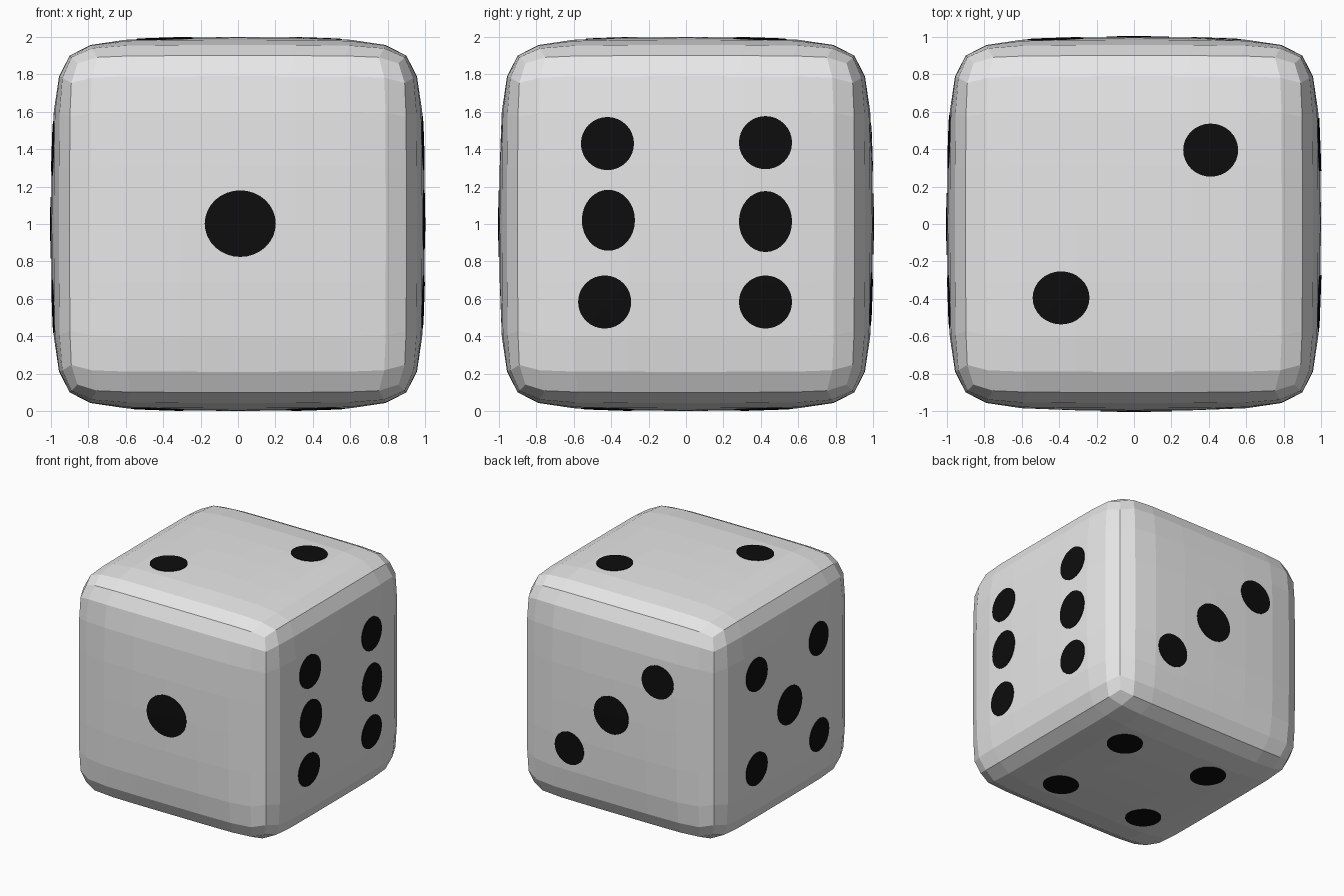
import bpy, bmesh, math
from mathutils import Vector
from mathutils.bvhtree import BVHTree

if "Cube" in bpy.data.objects:
    bpy.data.objects.remove(bpy.data.objects["Cube"])

def material(name, rgb):
    m = bpy.data.materials.new(name)
    m.diffuse_color = (*rgb, 1)
    m.use_nodes = True
    m.node_tree.nodes["Principled BSDF"].inputs["Base Color"].default_value = m.diffuse_color
    return m

WHITE = material("ivory_white", (0.8, 0.8, 0.8))
BLACK = material("pip_black", (0.004, 0.004, 0.004))
X, Y, Z = Vector((1, 0, 0)), Vector((0, 1, 0)), Vector((0, 0, 1))
CENTRE = Z

def make_object(name, bm, mat):
    mesh = bpy.data.meshes.new(name)
    bmesh.ops.recalc_face_normals(bm, faces=bm.faces)
    bm.to_mesh(mesh)
    mesh.materials.append(mat)
    ob = bpy.data.objects.new(name, mesh)
    bpy.context.collection.objects.link(ob)
    return ob

# Body: a bulged cube, each side an 8 x 8 grid that drops towards its edges
POS = [0, 0.31, 0.6, 0.79, 0.9]
DROP = [0, 0.004, 0.015, 0.043, 0.1]

def edge_reach(k):
    return (1 - math.hypot(DROP[4], DROP[abs(k)])) / POS[4]

def along(i, j):
    return math.copysign(POS[abs(i)], i) * edge_reach(j)

body = bmesh.new()
for n, u, v in ((X, Y, Z), (Y, X, Z), (Z, X, Y)):
    for sign in (-1, 1):
        grid = {}
        for i in range(-4, 5):
            for j in range(-4, 5):
                h = 1 - math.hypot(DROP[abs(i)], DROP[abs(j)])
                grid[i, j] = body.verts.new(
                    CENTRE + n * sign * h + u * along(i, j) + v * along(j, i))
        for i in range(-4, 4):
            for j in range(-4, 4):
                body.faces.new((grid[i, j], grid[i + 1, j],
                                grid[i + 1, j + 1], grid[i, j + 1]))
bmesh.ops.remove_doubles(body, verts=body.verts, dist=0.001)
bmesh.ops.recalc_face_normals(body, faces=body.faces)
surface = BVHTree.FromBMesh(body)
make_object("die_body", body, WHITE)

# Pips: thin round plates that follow the bulged surface
def pip(name, n, u, v, a, b, ra, rb, segs=32, rings=4):
    def point(s, t, lift):
        start = CENTRE + n * 2 + u * s + v * t
        return surface.ray_cast(start, -n)[0] + n * lift
    bm = bmesh.new()
    mid = bm.verts.new(point(a, b, 0.005))
    loops = []
    for r in range(1, rings + 2):
        f = min(r, rings) / rings
        lift = 0.005 if r <= rings else -0.004
        angles = [math.tau * k / segs for k in range(segs)]
        loops.append([bm.verts.new(point(a + ra * f * math.cos(t),
                                         b + rb * f * math.sin(t), lift))
                      for t in angles])
    for k in range(segs):
        q = (k + 1) % segs
        bm.faces.new((mid, loops[0][k], loops[0][q]))
        for inner, outer in zip(loops, loops[1:]):
            bm.faces.new((inner[k], outer[k], outer[q], inner[q]))
    # keep the plate facing outwards
    make_object(name, bm, BLACK)

# Each side: outward direction, its two axes, pips as (a, b, radius a, radius b)
S = 0.142
SIDES = {
    "one": (-Y, X, Z, [(0.012, 0.002, 0.19, 0.178)]),
    "two": (Z, X, Y, [(0.41, 0.395, 0.147, 0.142), (-0.39, -0.395, 0.152, 0.142)]),
    "three": (Y, X, Z, [(0.43, -0.4, S, S), (0.02, 0, 0.167, 0.163),
                        (-0.42, 0.4, 0.15, S)]),
    "four": (-Z, X, Y, [(0.43, 0.4, S, S), (0.4, -0.42, S, S),
                        (-0.4, 0.43, S, S), (-0.43, -0.4, S, S)]),
    "five": (-X, Y, Z, [(0.44, 0.41, S, S), (-0.41, 0.4, 0.138, S), (0, -0.02, 0.167, 0.165),
                        (0.44, -0.41, S, S), (-0.42, -0.44, 0.138, S)]),
    "six": (X, Y, Z, [(-0.42, 0.43, S, S), (-0.415, 0.02, S, 0.163), (-0.435, -0.417, S, S),
                      (0.425, 0.435, S, S), (0.425, 0.013, S, 0.163), (0.425, -0.417, S, S)]),
}
for side, (n, u, v, spots) in SIDES.items():
    for k, spot in enumerate(spots, 1):
        pip(f"pip_side_{side}_{k}", n, u, v, *spot)
